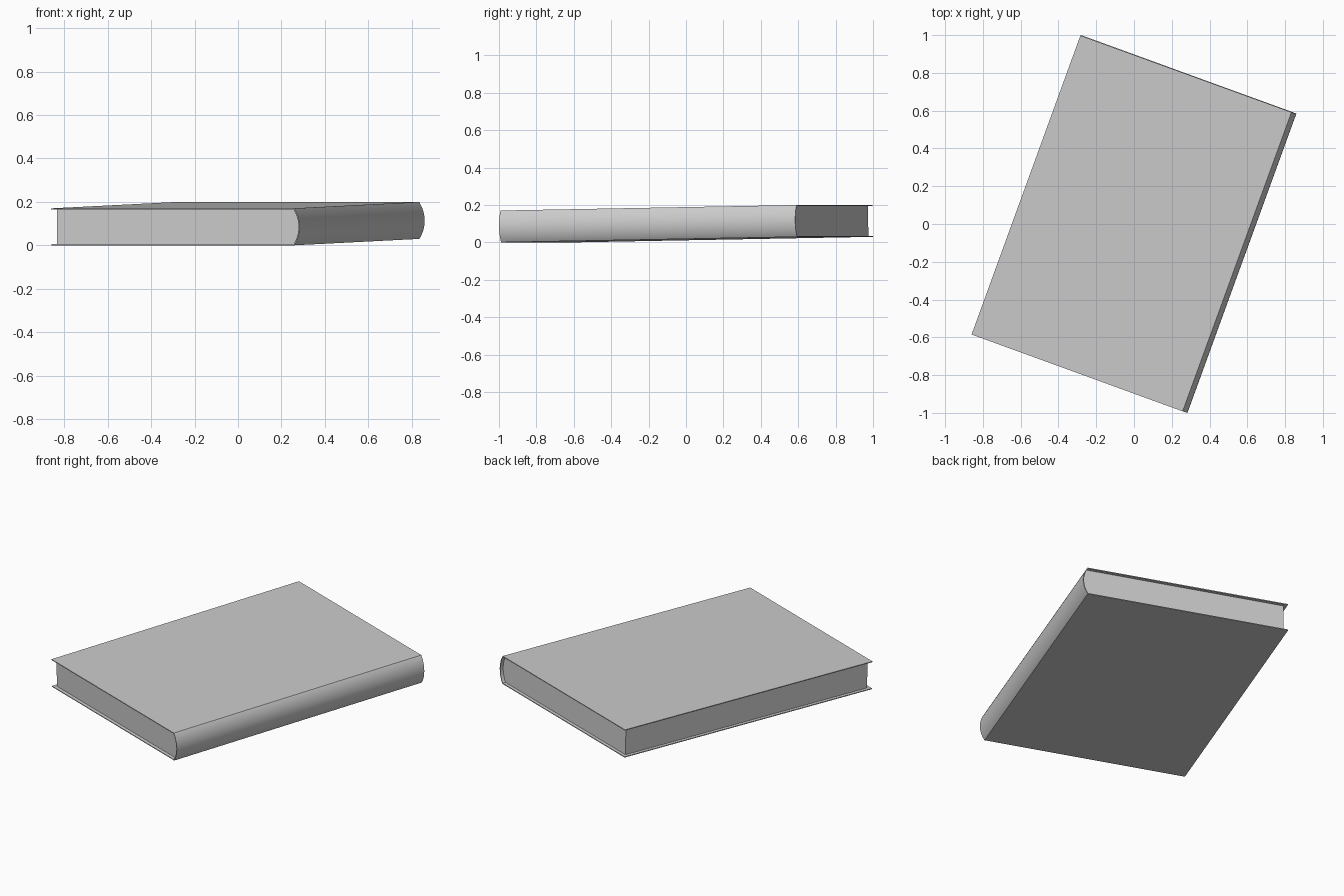
import bpy, bmesh
from math import radians, sin, cos, pi
from mathutils import Matrix

if "Cube" in bpy.data.objects:
    bpy.data.objects.remove(bpy.data.objects["Cube"])

L, W, H = 1.685, 1.216, 0.17      # length, full width with spine, thickness
T = 0.005                         # board thickness
SAG = 0.027                       # bulge of the rounded spine
INSET = 0.02                      # pages set back from the boards
STEPS = 16
XJ = W / 2 - SAG                  # where boards meet the spine

# The book lies turned in plan and slightly tipped up at its far end
tip = radians(1)
pose = (Matrix.Translation((0, 0, H / 2 * cos(tip) + L / 2 * sin(tip)))
        @ Matrix.Rotation(radians(-20), 4, 'Z')
        @ Matrix.Rotation(tip, 4, 'X'))


def arc(half, offset=0.0):
    """Circular bulge from bottom (-half) to top (+half) at the spine side."""
    r = ((H / 2) ** 2 + SAG ** 2) / (2 * SAG) - offset
    cx = W / 2 - offset - r
    pts = []
    for i in range(STEPS + 1):
        z = -half * cos(pi * i / STEPS)
        pts.append((cx + (r * r - z * z) ** 0.5, z))
    return pts


def extrude_profile(name, profile, length):
    """Extrude an x-z outline symmetrically along y."""
    bm = bmesh.new()
    face = bm.faces.new([bm.verts.new((x, -length / 2, z)) for x, z in profile])
    new = bmesh.ops.extrude_face_region(bm, geom=[face])['geom']
    bmesh.ops.translate(bm, vec=(0, length, 0),
                        verts=[v for v in new if isinstance(v, bmesh.types.BMVert)])
    bmesh.ops.recalc_face_normals(bm, faces=bm.faces)
    bmesh.ops.triangulate(bm, faces=[f for f in bm.faces if len(f.verts) > 4])
    me = bpy.data.meshes.new(name)
    bm.to_mesh(me)
    bm.free()
    ob = bpy.data.objects.new(name, me)
    bpy.context.collection.objects.link(ob)
    ob.matrix_world = pose
    bpy.ops.object.select_all(action='DESELECT')
    ob.select_set(True)
    bpy.context.view_layer.objects.active = ob
    bpy.ops.object.shade_smooth_by_angle(angle=radians(25))
    return ob


# Cover: two boards and a rounded spine as one C-shaped section
outer, inner = arc(H / 2), arc(H / 2 - T, T)
cover = [(-W / 2, -H / 2)] + outer + [(-W / 2, H / 2), (-W / 2, H / 2 - T)]
cover += inner[::-1] + [(-W / 2, -H / 2 + T)]
extrude_profile("cover", cover, L)

# Page block: fills the cover, set back on the three open sides
left = -W / 2 + INSET
pages = [(left, -H / 2 + T)] + inner + [(left, H / 2 - T)]
extrude_profile("pages", pages, L - 2 * INSET)
